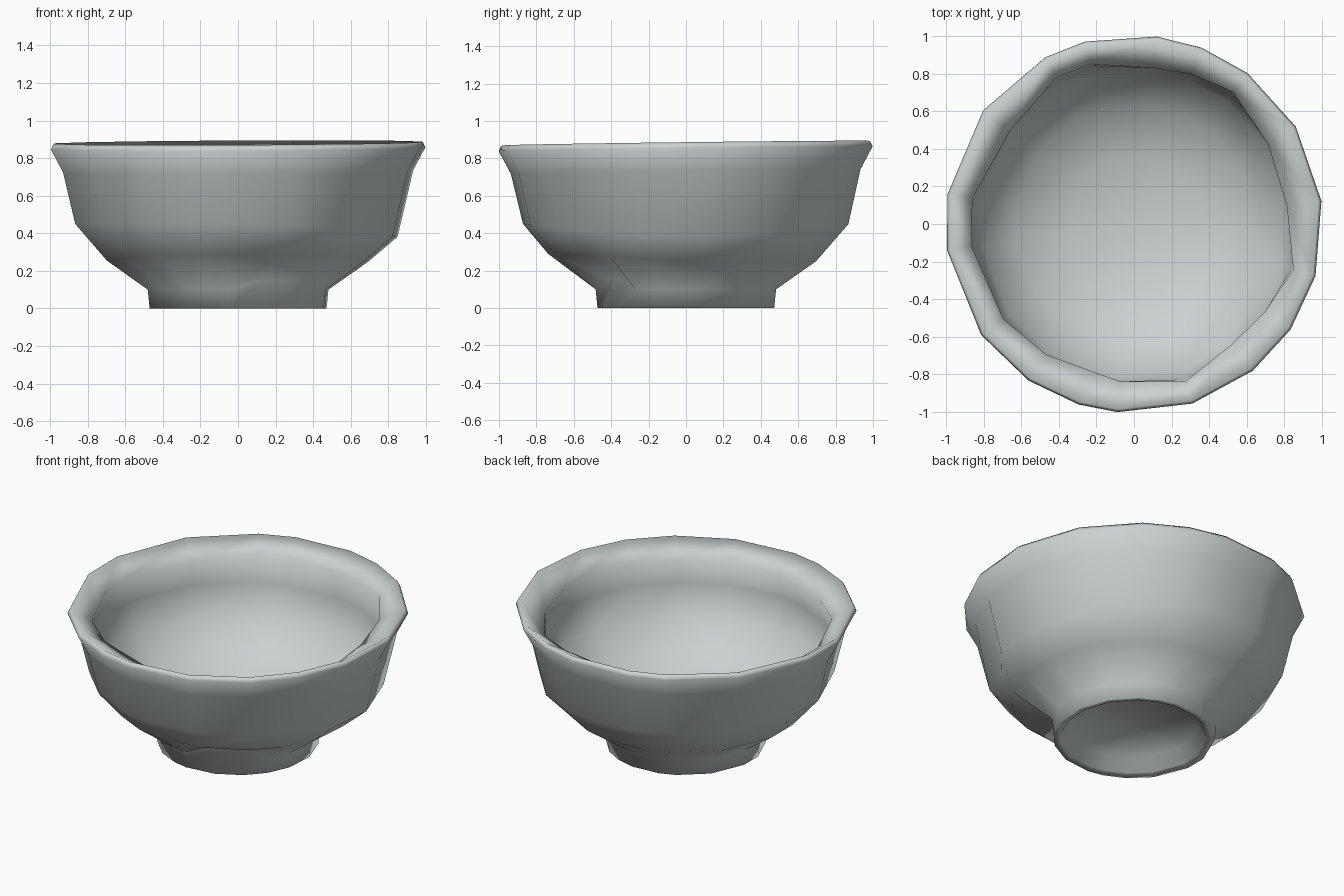
import bpy, bmesh
from math import radians, cos, sin

if "Cube" in bpy.data.objects:
    bpy.data.objects.remove(bpy.data.objects["Cube"], do_unlink=True)

# Glaze colour
glaze = bpy.data.materials.new("pale_grey_glaze")
glaze.use_nodes = True
colour = (0.60, 0.645, 0.65, 1)
glaze.diffuse_color = colour
glaze.node_tree.nodes["Principled BSDF"].inputs["Base Color"].default_value = colour

# Uneven spokes of the hand-formed outline, in degrees
ANGLES = [7, 31, 53, 69, 83, 105, 118, 143, 171, 188,
          216, 236, 253, 265, 288, 309, 326, 344]
# Corners of the coarser inner lip, in degrees
LIP_CORNERS = [-8, 42, 61, 101, 121, 165, 194, 226, 274, 292, 337, 352]

# Cross-section (radius, height): base hollow, foot, wall, rim, thin interior
PROFILE = [(0.38, 0.10), (0.43, 0.02), (0.475, 0.01), (0.485, 0.11),
           (0.70, 0.26), (0.875, 0.46), (0.94, 0.74), (1.005, 0.862),
           (0.99, 0.892), (0.89, 0.81), (0.87, 0.64), (0.82, 0.46),
           (0.64, 0.27), (0.36, 0.16)]
FOOT_TOP, LOWER_WALL, MID_WALL, LIP, INNER_MID = 3, 4, 5, 9, 11


def lip_radius(r, angle):
    """Radius of the straight-sided inner lip at an angle."""
    for a, b in zip(LIP_CORNERS, LIP_CORNERS[1:]):
        if a <= angle <= b:
            return r * cos(radians((b - a) / 2)) / cos(radians(angle - (a + b) / 2))
    return r


def wall_point(level, angle):
    """Point on the bowl, with the dents and the slightly tilted rim."""
    r, z = PROFILE[level]
    c, s = cos(radians(angle)), sin(radians(angle))
    if level == LIP:
        r = lip_radius(r, angle)
    # Dent in the front of the foot
    if level == FOOT_TOP and 280 < angle < 312:
        r, z = r * 0.86, z + 0.05
    # Fuller belly at the front, lower belly on the left
    if level == LOWER_WALL:
        r, z = r - 0.04 * s * (s < 0), z - 0.04 * s * (s < 0)
    if level == MID_WALL:
        z -= 0.07 * max(c, 0) ** 2
        r -= 0.02 * max(c, 0) ** 2
    # Crease pressed into the wall
    if level in (MID_WALL, INNER_MID) and angle == 326:
        r *= 0.91
    if z > 0.7:
        z += 0.012 * s + 0.005 * c
    return r * c, r * s, z


def build_bowl():
    bm = bmesh.new()
    rings = [[bm.verts.new(wall_point(i, a)) for a in ANGLES]
             for i in range(len(PROFILE))]
    n = len(ANGLES)
    for low, high in zip(rings, rings[1:]):
        for i in range(n):
            j = (i + 1) % n
            bm.faces.new((low[i], low[j], high[j], high[i]))
    # Close the base hollow and the interior floor
    for ring, z in ((rings[0], 0.115), (rings[-1], 0.135)):
        centre = bm.verts.new((0, 0, z))
        for i in range(n):
            bm.faces.new((ring[i], ring[(i + 1) % n], centre))
    # Stand the foot on the ground
    bottom = min(v.co.z for v in bm.verts)
    for v in bm.verts:
        v.co.z -= bottom
    bmesh.ops.recalc_face_normals(bm, faces=bm.faces)
    for f in bm.faces:
        f.smooth = True
    mesh = bpy.data.meshes.new("bowl")
    bm.to_mesh(mesh)
    bm.free()
    mesh.materials.append(glaze)
    bowl = bpy.data.objects.new("bowl", mesh)
    bpy.context.collection.objects.link(bowl)


build_bowl()
